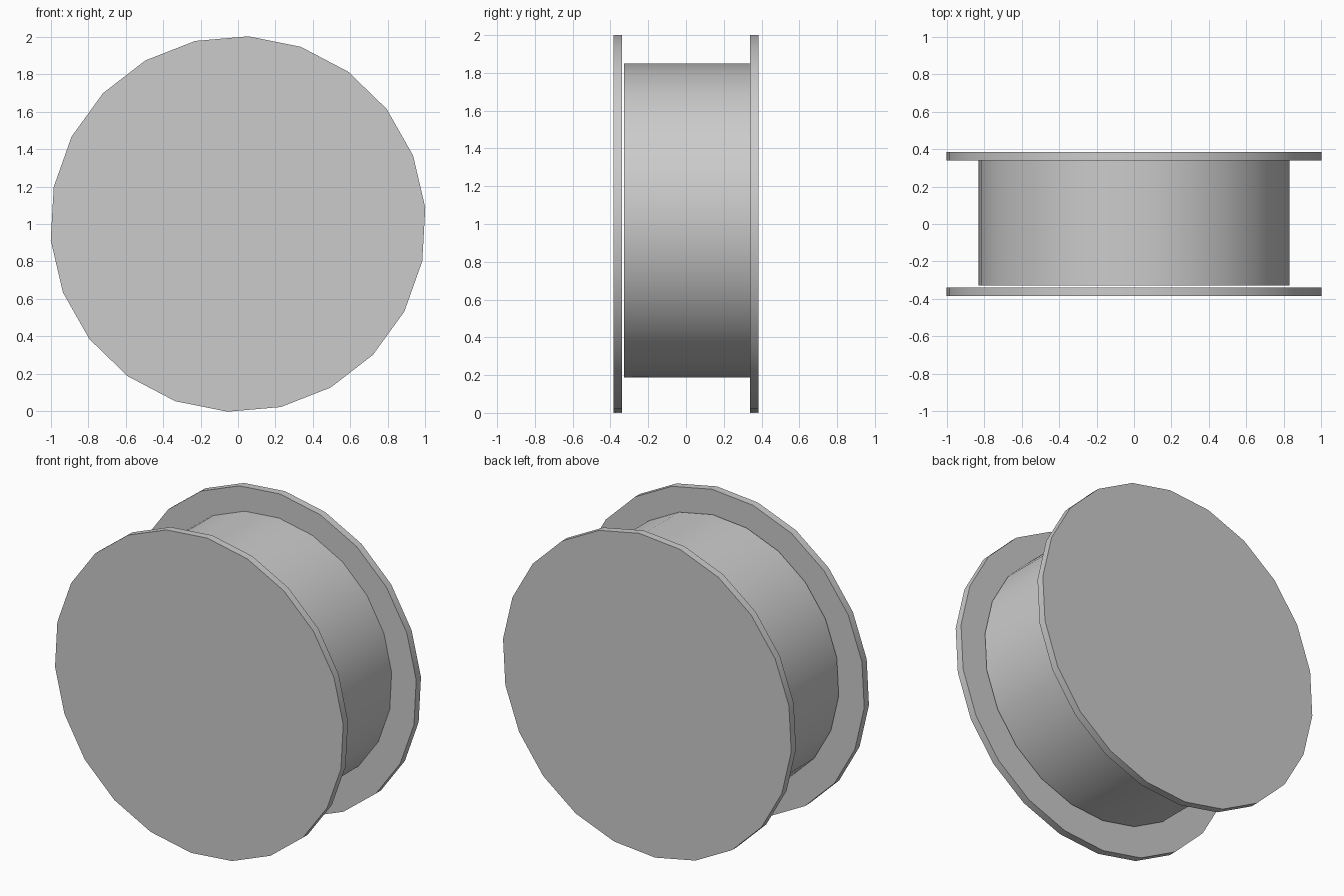
import bpy
import math
from mathutils import Matrix

if "Cube" in bpy.data.objects:
    bpy.data.objects.remove(bpy.data.objects["Cube"])

SIDES = 22


def disc(name, radius, y0, y1, z, phase):
    """Capped cylinder lying along y, first vertex at the given angle from +x."""
    bpy.ops.mesh.primitive_cylinder_add(vertices=SIDES, radius=radius, depth=y1 - y0)
    ob = bpy.context.object
    ob.name = name
    # turn the first vertex (on local +y) to the phase angle, then stand it up
    turn = Matrix.Rotation(math.radians(phase - 90), 4, 'Z')
    stand = Matrix.Rotation(math.radians(90), 4, 'X')
    ob.data.transform(stand @ turn)
    ob.location = (0, (y0 + y1) / 2, z)
    bpy.ops.object.shade_smooth_by_angle(angle=math.radians(30))
    return ob


# two thin end flanges
disc("front_flange", 1.003, -0.385, -0.338, 1.0, 5.0)
disc("back_flange", 1.003, 0.338, 0.385, 1.0, 5.0)

# narrower core, a hair short of the front flange and slightly raised
disc("core_drum", 0.832, -0.329, 0.338, 1.018, 5.0)
